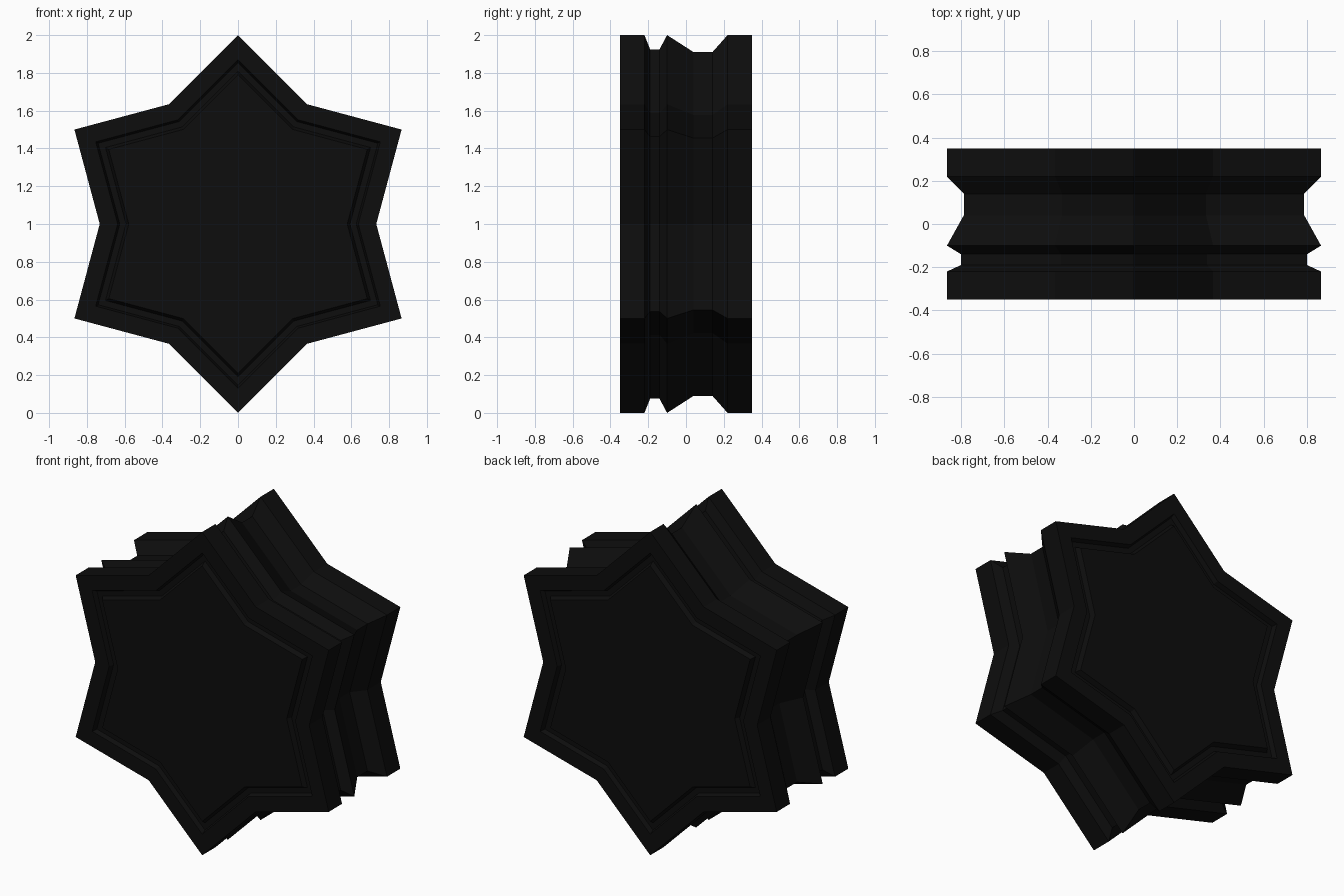
import bpy, bmesh, math

if "Cube" in bpy.data.objects:
    bpy.data.objects.remove(bpy.data.objects["Cube"])

# near-black material
mat = bpy.data.materials.new("black")
mat.diffuse_color = (0.004, 0.004, 0.004, 1)
mat.use_nodes = True
mat.node_tree.nodes["Principled BSDF"].inputs["Base Color"].default_value = mat.diffuse_color

INNER = 0.732   # valley radius of the six-pointed star


def star_ring(bm, scale, y):
    ring = []
    for i in range(12):
        a = math.pi / 2 + i * math.pi / 6
        r = scale * (1 if i % 2 == 0 else INNER)
        ring.append(bm.verts.new((r * math.cos(a), y, 1 + r * math.sin(a))))
    return ring


# (scale, depth) for the grooved face, outside rim inwards
face = [(0.87, 0.35), (0.855, 0.322), (0.81, 0.322), (0.79, 0.35)]
# (scale, y) along the side, front to back
side = [(1, -0.35), (1, -0.22), (0.925, -0.19), (0.925, -0.14), (1, -0.10),
        (0.91, 0.04), (0.91, 0.14), (1, 0.22), (1, 0.35)]
profile = [(s, -d) for s, d in reversed(face)] + side + face

# star body: loft the star outline along the profile and cap both ends
bm = bmesh.new()
rings = [star_ring(bm, s, y) for s, y in profile]
for a, b in zip(rings, rings[1:]):
    for i in range(12):
        j = (i + 1) % 12
        bm.faces.new((a[i], a[j], b[j], b[i]))
bm.faces.new(rings[0])
bm.faces.new(rings[-1])
bmesh.ops.recalc_face_normals(bm, faces=bm.faces)

mesh = bpy.data.meshes.new("star_body")
bm.to_mesh(mesh)
bm.free()
mesh.materials.append(mat)
body = bpy.data.objects.new("star_body", mesh)
bpy.context.collection.objects.link(body)
